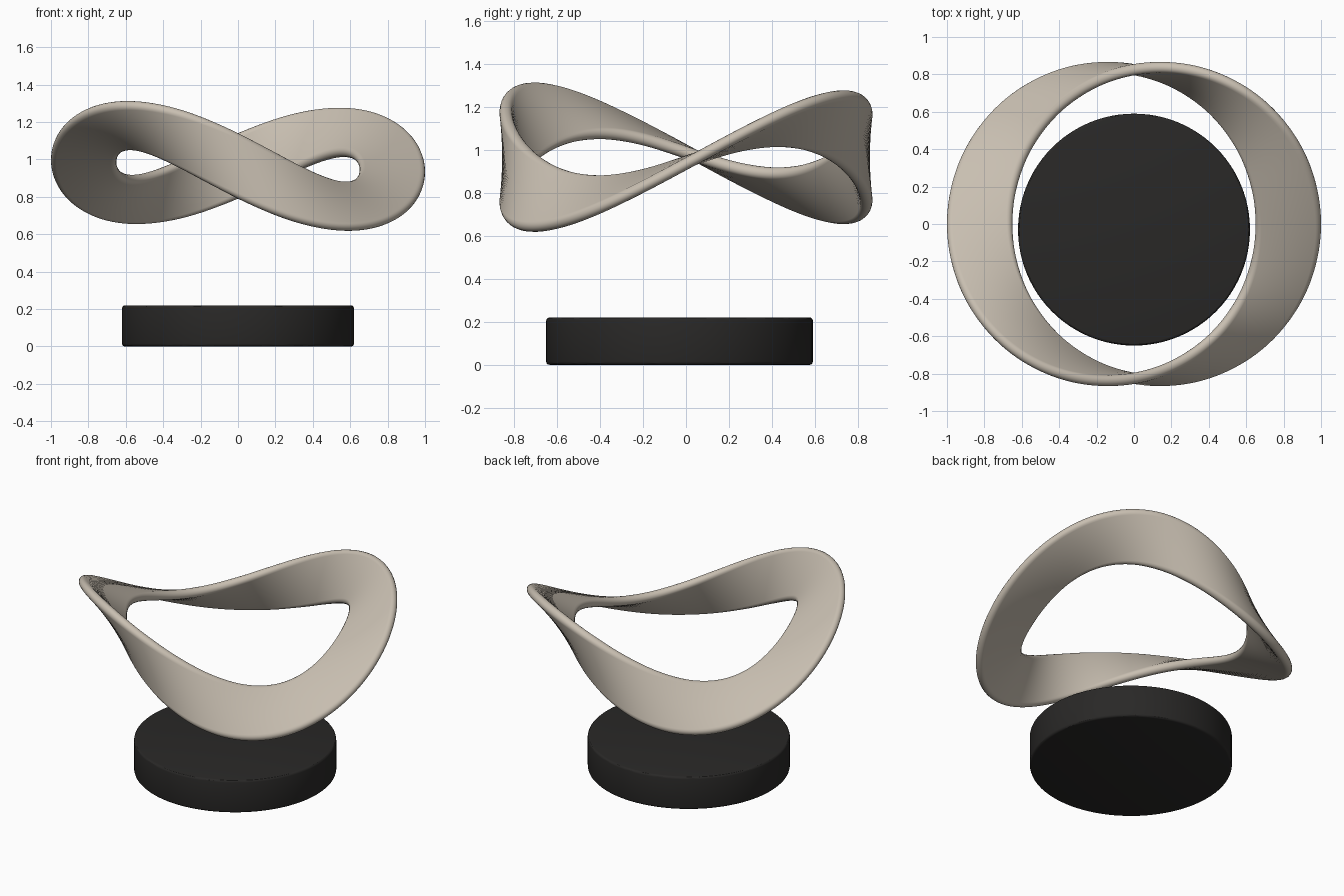
import bpy, bmesh
from math import sin, cos, pi

if "Cube" in bpy.data.objects:
    bpy.data.objects.remove(bpy.data.objects["Cube"])


def add_part(name, bm, color):
    bmesh.ops.recalc_face_normals(bm, faces=bm.faces)
    mesh = bpy.data.meshes.new(name)
    bm.to_mesh(mesh)
    bm.free()
    ob = bpy.data.objects.new(name, mesh)
    bpy.context.collection.objects.link(ob)
    mat = bpy.data.materials.new(name + "_finish")
    mat.diffuse_color = color
    mat.use_nodes = True
    mat.node_tree.nodes["Principled BSDF"].inputs["Base Color"].default_value = mat.diffuse_color
    mesh.materials.append(mat)
    bpy.ops.object.select_all(action='DESELECT')
    ob.select_set(True)
    bpy.context.view_layer.objects.active = ob
    return ob


# Twisted band: flat strip with round edges, one full turn around a waving ring
RING, HALF_W, HALF_T, WAVE = 0.825, 0.175, 0.03, 0.19
MID_Z, TILT, STEPS, ARC = 0.965, 0.032, 288, 8

section = []
for side in (1, -1):
    for i in range(ARC + 1):
        t = side * pi / 2 * (2 * i / ARC - 1) if side > 0 else pi / 2 + pi * i / ARC
        section.append((side * (HALF_W - HALF_T) + HALF_T * cos(t), HALF_T * sin(t)))

bm = bmesh.new()
rings = []
for s in range(STEPS):
    a = 2 * pi * s / STEPS
    ring = []
    for u, v in section:
        r = RING + u * cos(a) - v * sin(a)
        z = MID_Z + WAVE * sin(2 * a) + u * sin(a) + v * cos(a)
        x = r * cos(a)
        ring.append(bm.verts.new((x, r * sin(a), z - TILT * x)))
    rings.append(ring)
n = len(section)
for s in range(STEPS):
    p, q = rings[s], rings[(s + 1) % STEPS]
    for i in range(n):
        j = (i + 1) % n
        bm.faces.new((p[i], p[j], q[j], q[i]))
add_part("twisted_band", bm, (0.58, 0.52, 0.44, 1))
bpy.ops.object.shade_smooth()

# Round base with softened rims
bm = bmesh.new()
bmesh.ops.create_cone(bm, cap_ends=True, segments=96, radius1=0.62, radius2=0.62, depth=0.22)
bmesh.ops.translate(bm, verts=bm.verts, vec=(0, -0.03, 0.11))
rims = [e for e in bm.edges if any(len(f.verts) > 4 for f in e.link_faces)]
bmesh.ops.bevel(bm, geom=rims, offset=0.015, segments=3, profile=0.5, affect='EDGES')
add_part("base", bm, (0.022, 0.021, 0.02, 1))
bpy.ops.object.shade_smooth_by_angle()
